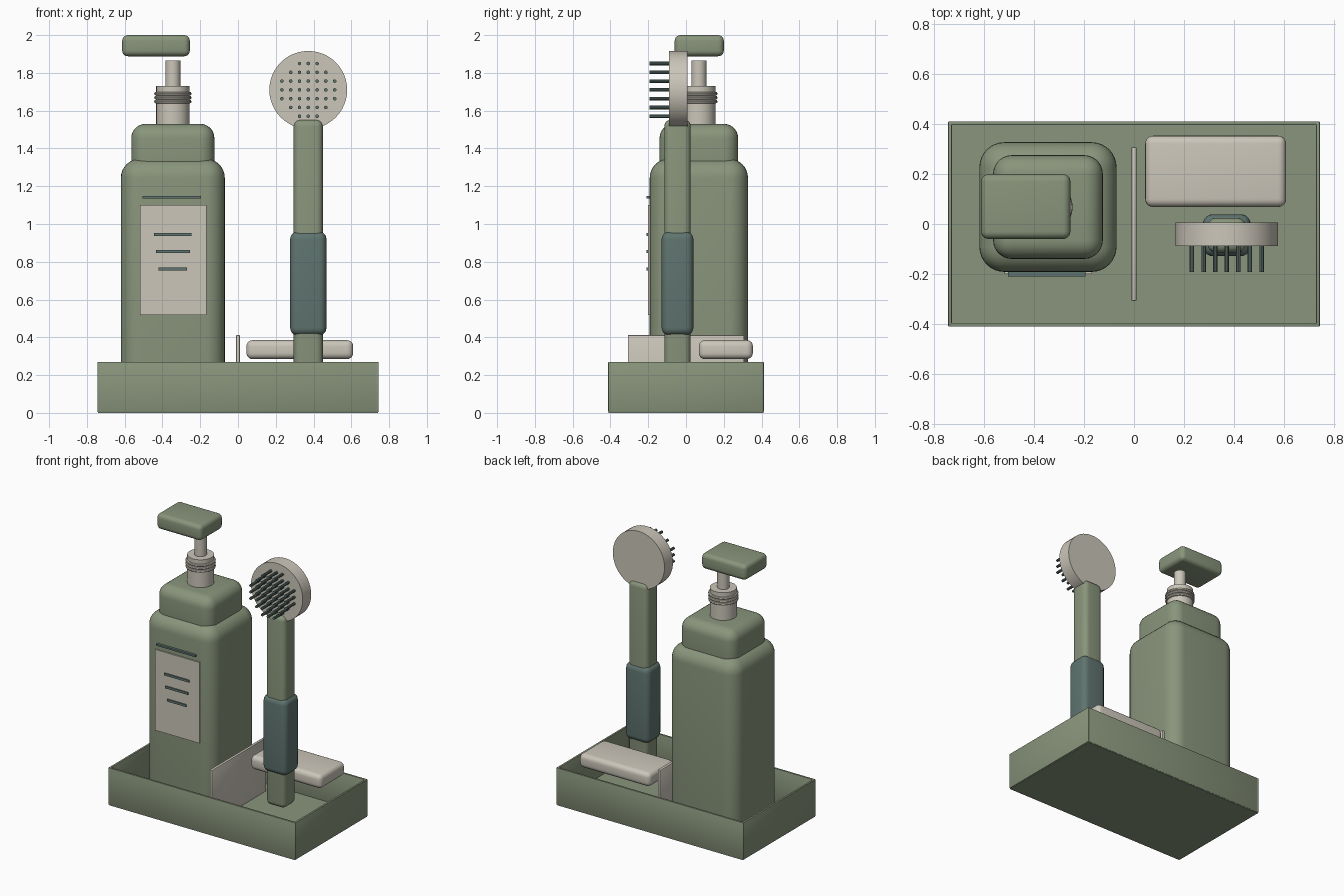
import bpy
import math

if "Cube" in bpy.data.objects:
    bpy.data.objects.remove(bpy.data.objects["Cube"])


def material(name, rgb):
    m = bpy.data.materials.new(name)
    m.diffuse_color = (*rgb, 1)
    m.use_nodes = True
    m.node_tree.nodes["Principled BSDF"].inputs["Base Color"].default_value = m.diffuse_color
    return m


GREEN = material("sage green", (0.25, 0.30, 0.20))
CREAM = material("warm cream", (0.60, 0.565, 0.49))
TEAL = material("dark teal", (0.115, 0.175, 0.16))


def finish(ob, name, mat):
    ob.name = name
    ob.data.materials.append(mat)
    bpy.ops.object.shade_smooth_by_angle(angle=math.radians(35))
    return ob


def box(name, x, y, z, mat, bevel=0.0, segments=5):
    """Box from (min, max) ranges, with optional rounded edges."""
    bpy.ops.mesh.primitive_cube_add(
        size=1, location=[sum(r) / 2 for r in (x, y, z)])
    ob = bpy.context.object
    ob.scale = [r[1] - r[0] for r in (x, y, z)]
    bpy.ops.object.transform_apply(location=False, rotation=False, scale=True)
    if bevel:
        mod = ob.modifiers.new("rounding", 'BEVEL')
        mod.width = bevel
        mod.segments = segments
        bpy.ops.object.modifier_apply(modifier=mod.name)
    return finish(ob, name, mat)


def rod(name, centre, radius, length, mat, along_y=False, sides=32):
    bpy.ops.mesh.primitive_cylinder_add(
        vertices=sides, radius=radius, depth=length, location=centre,
        rotation=(math.pi / 2 if along_y else 0, 0, 0))
    return finish(bpy.context.object, name, mat)


# Tray: floor and four thin walls
box("tray_floor", (-0.74, 0.74), (-0.41, 0.41), (0, 0.03), GREEN)
for side, s in (("left", -1), ("right", 1)):
    box(f"tray_wall_{side}", sorted((s * 0.73, s * 0.745)), (-0.412, 0.412),
        (0.005, 0.27), GREEN, 0.003, 2)
for side, s in (("front", -1), ("back", 1)):
    box(f"tray_wall_{side}", (-0.735, 0.735), sorted((s * 0.397, s * 0.412)),
        (0.005, 0.27), GREEN, 0.003, 2)
box("tray_divider", (-0.01, 0.01), (-0.308, 0.308), (0.025, 0.412), CREAM, 0.004, 2)

# Pump bottle
BX, BY = -0.345, 0.068
box("bottle_body", (-0.62, -0.07), (-0.192, 0.328), (0.03, 1.345), GREEN, 0.1, 8)
box("bottle_shoulder", (-0.565, -0.125), (-0.14, 0.276), (1.23, 1.53), GREEN, 0.075, 7)
rod("pump_collar", (BX, BY, 1.62), 0.088, 0.22, CREAM)
for i in range(3):
    bpy.ops.mesh.primitive_torus_add(
        location=(BX, BY, 1.648 + i * 0.021), major_radius=0.089,
        minor_radius=0.01, major_segments=32, minor_segments=8)
    finish(bpy.context.object, f"collar_ring_{i + 1}", CREAM)
rod("pump_stem", (BX, BY, 1.79), 0.04, 0.15, CREAM)
box("pump_head", (-0.613, -0.255), (-0.06, 0.2), (1.888, 2.0), GREEN, 0.03)

# Label with printed bars
box("label", (-0.52, -0.168), (-0.2, -0.191), (0.518, 1.1), CREAM)
box("label_top_bar", (-0.505, -0.195), (-0.21, -0.19), (1.135, 1.147), TEAL)
for i, half in enumerate((0.1, 0.09, 0.076)):
    z = 0.945 - i * 0.091
    box(f"label_bar_{i + 1}", (BX - half, BX + half), (-0.208, -0.199),
        (z - 0.008, z + 0.008), TEAL)

# Soap bar
box("soap_bar", (0.045, 0.61), (0.068, 0.354), (0.285, 0.385), CREAM, 0.032)

# Brush: handle, grip, round head and bristles
HX, HY, HZ = 0.372, -0.045, 1.71
box("brush_handle", (HX - 0.077, HX + 0.077), (HY - 0.07, HY + 0.07),
    (0.17, 1.552), GREEN, 0.035)
box("brush_grip", (HX - 0.096, HX + 0.096), (HY - 0.084, HY + 0.084),
    (0.41, 0.96), TEAL, 0.04)
rod("brush_head", (HX, -0.041, HZ), 0.206, 0.096, CREAM, True, 48)
for i in range(-3, 4):
    for j in range(-3, 4):
        if i * i + j * j <= 10:
            rod(f"bristle_{i + 4}_{j + 4}", (HX + i * 0.0465, -0.135, HZ + j * 0.0465),
                0.0095, 0.115, TEAL, True, 10)
